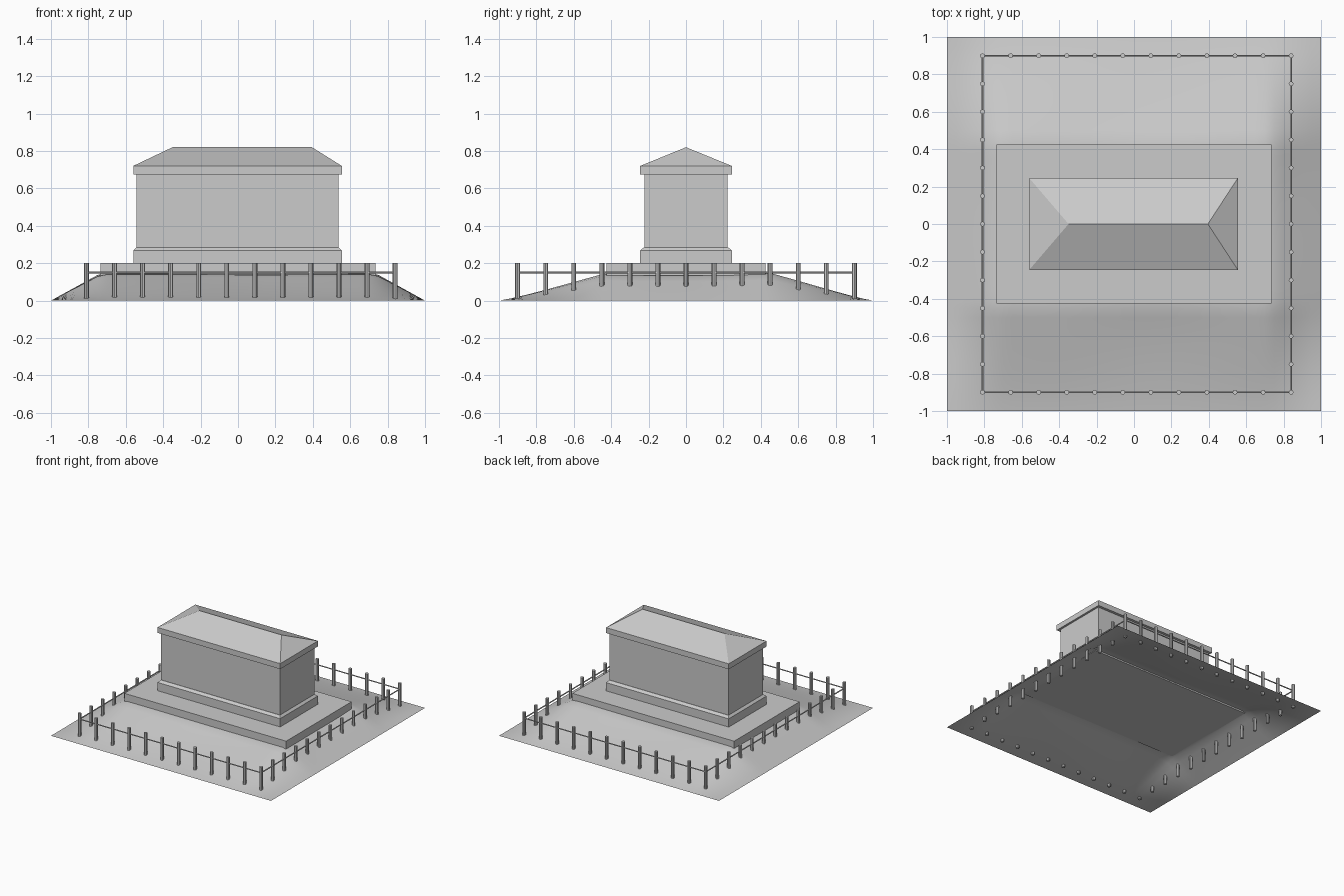
import bpy, bmesh, math
from mathutils import Vector

if "Cube" in bpy.data.objects:
    bpy.data.objects.remove(bpy.data.objects["Cube"], do_unlink=True)

stone = bpy.data.materials.new("stone_grey")
stone.use_nodes = True
COLOUR = (0.6, 0.6, 0.6, 1)
stone.diffuse_color = COLOUR
stone.node_tree.nodes["Principled BSDF"].inputs["Base Color"].default_value = COLOUR


def finish(name, bm):
    bmesh.ops.recalc_face_normals(bm, faces=bm.faces)
    mesh = bpy.data.meshes.new(name)
    bm.to_mesh(mesh)
    bm.free()
    mesh.materials.append(stone)
    obj = bpy.data.objects.new(name, mesh)
    bpy.context.collection.objects.link(obj)
    return obj


def stack(name, levels):
    """Solid through rectangles given as (x min, x max, half depth, z)."""
    bm = bmesh.new()
    rings = []
    for x0, x1, d, z in levels:
        corners = [(x0, -d), (x1, -d), (x1, d), (x0, d)]
        rings.append([bm.verts.new((x, y, z)) for x, y in corners])
    for low, high in zip(rings, rings[1:]):
        for i in range(4):
            j = (i + 1) % 4
            bm.faces.new((low[i], low[j], high[j], high[i]))
    bm.faces.new(rings[0][::-1])
    bm.faces.new(rings[-1])
    bmesh.ops.remove_doubles(bm, verts=bm.verts, dist=0.0001)
    return finish(name, bm)


def rod(bm, start, end, radius, sides):
    """Capped cylinder between two points."""
    a, b = Vector(start), Vector(end)
    made = bmesh.ops.create_cone(bm, cap_ends=True, segments=sides, radius1=radius,
                                 radius2=radius, depth=(b - a).length)["verts"]
    turn = (b - a).to_track_quat("Z", "Y")
    for v in made:
        v.co = turn @ v.co + (a + b) / 2


def ground_height(x, y):
    rise_x = min(1, (1 - abs(x)) / 0.27)
    rise_y = min(1, (1 - abs(y)) / 0.56)
    ripple = 0.008 * math.sin(5 * x + 1) * math.cos(4 * y) + 0.008 * y
    return max(0, rise_x * rise_y ** 1.15 * (0.145 + ripple))


# Ground: an open sheet rising to a gentle mound
bm = bmesh.new()
bmesh.ops.create_grid(bm, x_segments=40, y_segments=40, size=1)
for v in bm.verts:
    v.co.z = ground_height(v.co.x, v.co.y)
for f in bm.faces:
    f.smooth = True
ground = finish("ground_mound", bm)
if sum(p.normal.z for p in ground.data.polygons) < 0:
    ground.data.flip_normals()

# Building
stack("platform", [(-0.735, 0.735, 0.425, 0.135), (-0.735, 0.735, 0.425, 0.2)])
stack("base_course", [(-0.56, 0.555, 0.245, 0.2), (-0.56, 0.555, 0.245, 0.268),
                      (-0.543, 0.538, 0.225, 0.285)])
stack("walls", [(-0.543, 0.538, 0.223, 0.285), (-0.543, 0.538, 0.223, 0.68)])
stack("hip_roof", [(-0.56, 0.555, 0.245, 0.675), (-0.56, 0.555, 0.245, 0.72),
                   (-0.35, 0.395, 0, 0.82)])

# Fence posts along all four sides
LEFT, RIGHT, SIDE, GAP = -0.81, 0.84, 0.9, 0.15
spots = [(LEFT + i * GAP, s * SIDE) for i in range(12) for s in (-1, 1)]
spots += [(x, -SIDE + i * GAP) for i in range(1, 12) for x in (LEFT, RIGHT)]
bm = bmesh.new()
for x, y in spots:
    rod(bm, (x, y, 0), (x, y, 0.2), 0.013, 8)
finish("fence_posts", bm)

# Fence rails
bm = bmesh.new()
corners = [(LEFT, -SIDE, 0.15), (RIGHT, -SIDE, 0.15), (RIGHT, SIDE, 0.15), (LEFT, SIDE, 0.15)]
for i in range(4):
    rod(bm, corners[i], corners[(i + 1) % 4], 0.005, 6)
finish("fence_rails", bm)
